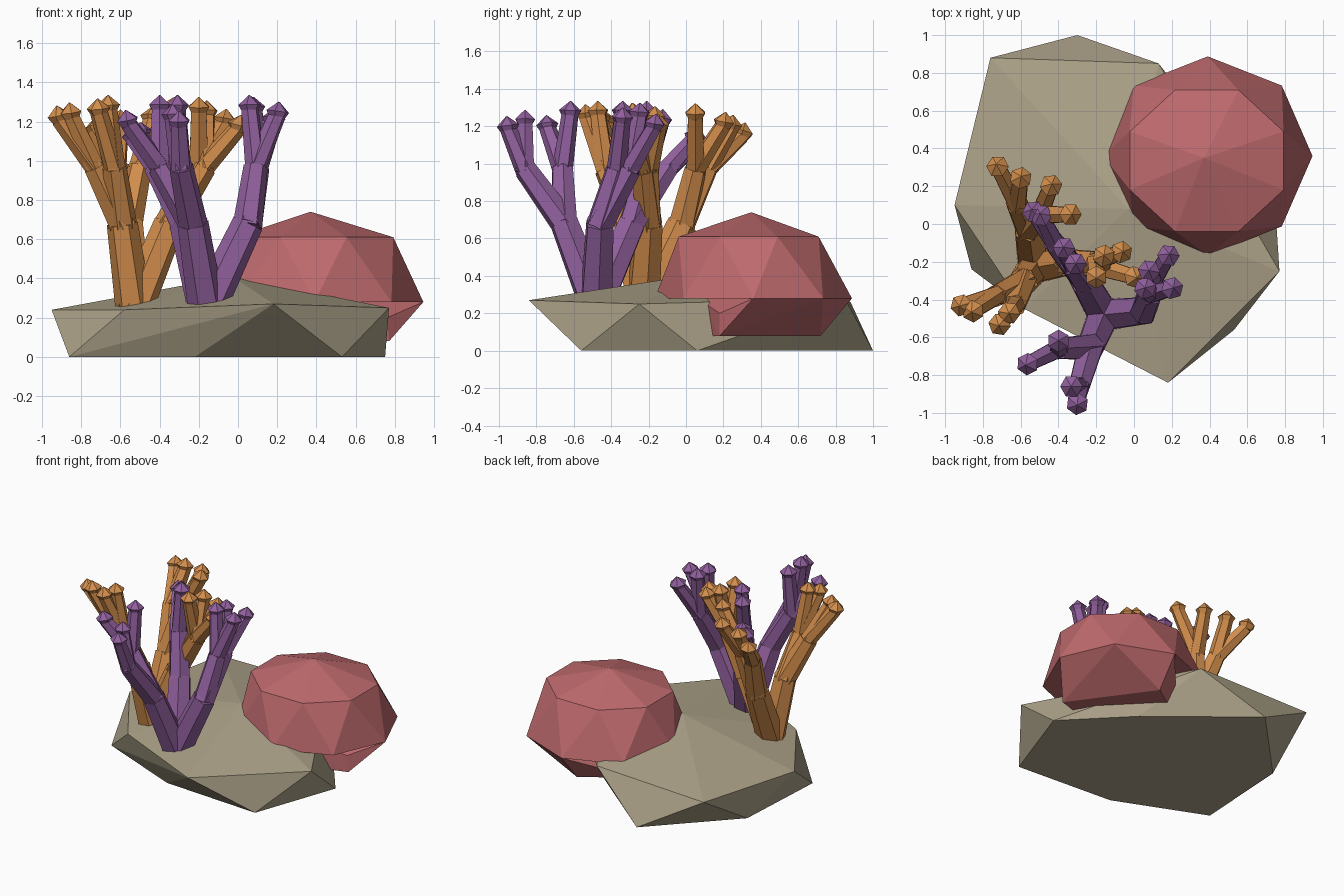
import bpy, bmesh, math
from mathutils import Vector, Matrix

cube = bpy.data.objects.get("Cube")
if cube:
    bpy.data.objects.remove(cube, do_unlink=True)


def make_material(name, rgb):
    mat = bpy.data.materials.new(name)
    mat.use_nodes = True
    color = (*rgb, 1)
    mat.diffuse_color = color
    shader = next(n for n in mat.node_tree.nodes if n.type == 'BSDF_PRINCIPLED')
    shader.inputs["Base Color"].default_value = color
    shader.inputs["Roughness"].default_value = 0.9
    return mat


def finish(bm, name, mat):
    bmesh.ops.recalc_face_normals(bm, faces=bm.faces)
    mesh = bpy.data.meshes.new(name)
    bm.to_mesh(mesh)
    bm.free()
    mesh.materials.append(mat)
    obj = bpy.data.objects.new(name, mesh)
    bpy.context.collection.objects.link(obj)
    return obj


def faceted_solid(name, points, mat):
    """Flat-faced boulder shape wrapped tightly around a few corner points."""
    bm = bmesh.new()
    verts = [bm.verts.new(p) for p in points]
    result = bmesh.ops.convex_hull(bm, input=verts)
    spare = [v for v in result["geom_interior"] if isinstance(v, bmesh.types.BMVert)]
    bmesh.ops.delete(bm, geom=spare, context='VERTS')
    return finish(bm, name, mat)


def ring(center, radius, z, sides, turn=0.0, squash=0.95):
    points = []
    for i in range(sides):
        angle = turn + math.tau * i / sides
        points.append((center[0] + radius * math.cos(angle),
                       center[1] + radius * squash * math.sin(angle), z))
    return points


def add_stem(bm, start, end, r_start, r_end):
    axis = end - start
    turn = axis.to_track_quat('Z', 'Y').to_matrix().to_4x4()
    bmesh.ops.create_cone(bm, cap_ends=True, segments=6, radius1=r_start, radius2=r_end,
                          depth=axis.length,
                          matrix=Matrix.Translation((start + end) / 2) @ turn)


def add_bud(bm, tip, lean):
    """Flared collar with a pointed cap."""
    collar = tip + lean * 0.02
    add_stem(bm, tip - lean * 0.015, collar, 0.04, 0.06)
    add_stem(bm, collar, collar + lean * 0.05, 0.06, 0.003)


def coral(name, base, limbs, mat):
    """Each limb is a shoulder, then two branches of fork, tip, tip, all in plan."""
    bm = bmesh.new()
    root = Vector((*base, 0.24))
    for shoulder, *branches in limbs:
        joint = Vector((*shoulder, 0.68))
        add_stem(bm, root, joint, 0.095, 0.08)
        for fork_plan, *tip_plans in branches:
            fork = Vector((*fork_plan, 0.97))
            add_stem(bm, joint - (fork - joint) * 0.05, fork, 0.076, 0.062)
            for plan in tip_plans:
                # Tips that reach further out droop lower
                reach = (Vector(plan) - Vector(base)).length
                tip = Vector((*plan, min(1.265, 1.405 - 0.45 * reach)))
                lean = ((tip - fork).normalized() + Vector((0, 0, 2))).normalized()
                add_stem(bm, fork - (tip - fork) * 0.06, tip, 0.056, 0.045)
                add_bud(bm, tip, lean)
    return finish(bm, name, mat)


stone = make_material("stone_beige", (0.425, 0.37, 0.255))
rose = make_material("rose_red", (0.52, 0.145, 0.155))
violet = make_material("violet", (0.285, 0.118, 0.34))
amber = make_material("amber_orange", (0.65, 0.27, 0.073))

# Rock: footprint, wider shoulder outline and one low summit
footprint = [(-.3, 1), (-.82, .46), (-.86, -.24), (-.22, -.51), (.53, -.56), (.75, .06), (.35, .47)]
shoulders = [(-.76, .88, .26), (-.95, .1, .24), (-.58, -.45, .24),
             (.18, -.84, .27), (.77, -.25, .25), (.13, .85, .28)]
summit = (-.03, .08, .41)
faceted_solid("rock_base", [(x, y, 0) for x, y in footprint] + shoulders + [summit], stone)

# Domed coral: wide rim, staggered upper ring and a peak
rim = ring((.39, .36), .555, .28, 8)
crown = ring((.385, .335), .44, .61, 8, math.pi / 8, .92)
faceted_solid("dome_coral", rim + crown + [(.37, .35, .74)], rose)

# Tucked foot, flaring out to the rim only on the back left side
foot = [(.77, .18, .08), (.38, .72, .08), (.05, .5, .08), (.35, .05, .08),
        (.76, .18, .2), (.35, .05, .29)]
faceted_solid("dome_foot", foot + rim[:3], rose)

# Branching corals
coral("violet_branch_coral", (-.16, -.48), [
    ((-.23, -.65), [(-.29, -.86), (-.3, -.95), (-.33, -.86)],
     [(-.4, -.66), (-.56, -.74), (-.4, -.62)]),
    ((.05, -.46), [(.1, -.3), (.18, -.17), (.08, -.25)],
     [(.09, -.37), (.2, -.34), (.06, -.34)]),
    ((-.27, -.29), [(-.42, -.1), (-.53, .06), (-.49, .04)],
     [(-.33, -.21), (-.37, -.13), (-.31, -.21)]),
], violet)
coral("amber_branch_coral", (-.53, -.23), [
    ((-.59, -.31), [(-.73, -.38), (-.91, -.43), (-.85, -.46)],
     [(-.63, -.43), (-.66, -.47), (-.71, -.53)]),
    ((-.56, -.02), [(-.62, .11), (-.72, .3), (-.6, .24)],
     [(-.5, .05), (-.44, .2), (-.34, .05)]),
    ((-.35, -.2), [(-.2, -.2), (-.2, -.28), (-.07, -.15)],
     [(-.17, -.23), (0, -.28), (-.16, -.17)]),
], amber)
